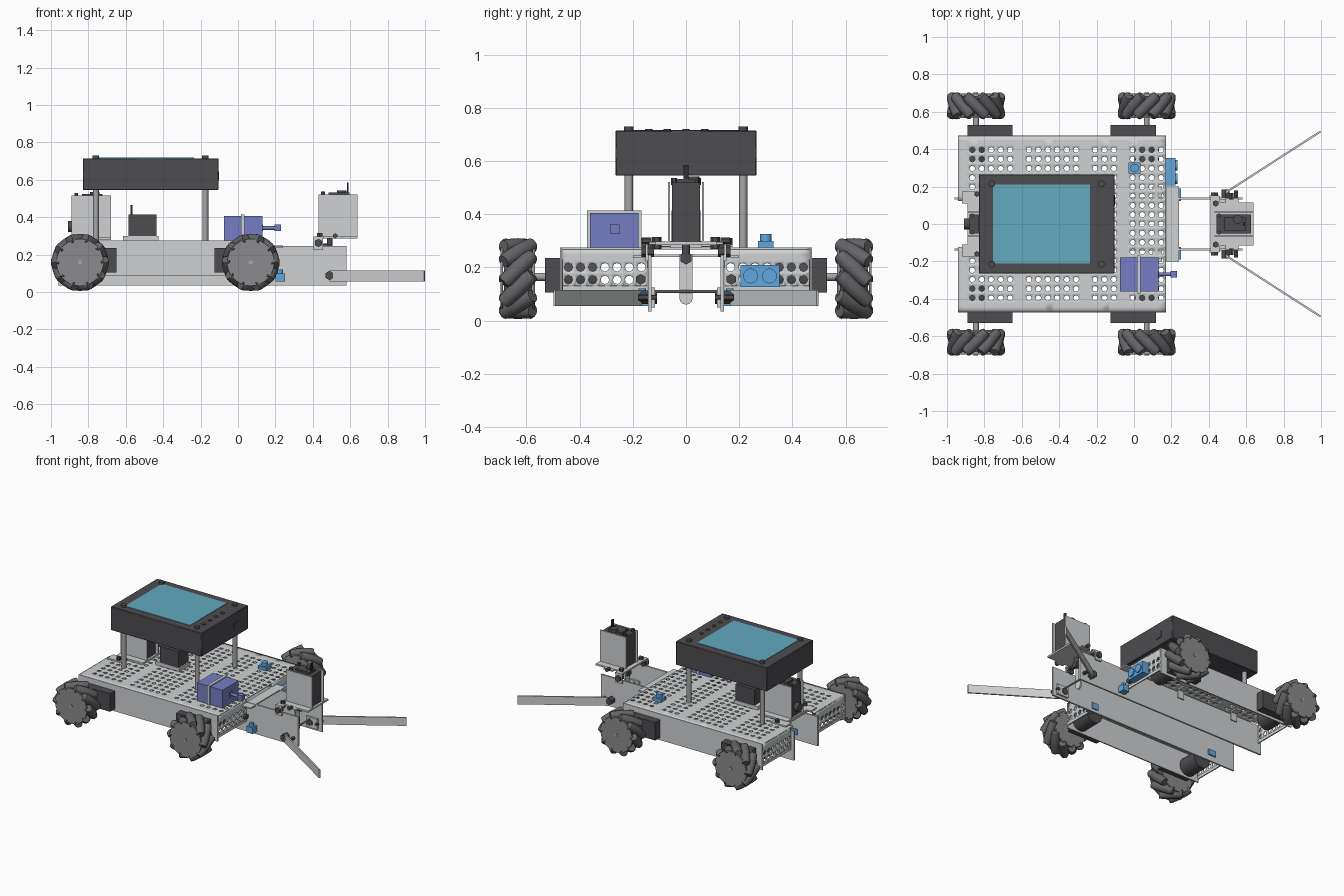
import bpy, bmesh, math
from mathutils import Vector, Matrix

if "Cube" in bpy.data.objects:
    bpy.data.objects.remove(bpy.data.objects["Cube"])


def material(name, r, g, b):
    m = bpy.data.materials.new(name)
    m.use_nodes = True
    m.diffuse_color = (r, g, b, 1)
    m.node_tree.nodes["Principled BSDF"].inputs["Base Color"].default_value = (r, g, b, 1)
    return m


ALU = material("light aluminium", .62, .64, .65)
STEEL = material("steel", .38, .38, .39)
HUB = material("hub grey", .26, .26, .27)
RUBBER = material("roller grey", .13, .128, .137)
DARK = material("dark plastic", .075, .072, .08)
BLACK = material("black", .03, .03, .033)
TEAL = material("teal screen", .125, .40, .53)
PURPLE = material("purple", .18, .21, .56)
BLUE = material("blue", .12, .39, .74)
made = []


def finish(name, bm, mat):
    bmesh.ops.recalc_face_normals(bm, faces=bm.faces)
    me = bpy.data.meshes.new(name)
    bm.to_mesh(me)
    bm.free()
    me.materials.append(mat)
    ob = bpy.data.objects.new(name, me)
    bpy.context.collection.objects.link(ob)
    made.append(ob)
    return ob


def prism(name, outline, sweep, mat):
    bm = bmesh.new()
    f = bm.faces.new([bm.verts.new(p) for p in outline])
    new = bmesh.ops.extrude_face_region(bm, geom=[f])["geom"]
    bmesh.ops.translate(bm, vec=sweep, verts=[v for v in new if isinstance(v, bmesh.types.BMVert)])
    return finish(name, bm, mat)


def box(name, x, y, z, mat):
    outline = [(x[0], y[0], z[0]), (x[1], y[0], z[0]), (x[1], y[1], z[0]), (x[0], y[1], z[0])]
    return prism(name, outline, (0, 0, z[1] - z[0]), mat)


def rod(name, a, b, r, mat, sides=16):
    a, b = Vector(a), Vector(b)
    d = b - a
    bm = bmesh.new()
    place = Matrix.Translation((a + b) / 2) @ d.to_track_quat("Z", "Y").to_matrix().to_4x4()
    bmesh.ops.create_cone(bm, cap_ends=True, segments=sides, radius1=r, radius2=r,
                          depth=d.length, matrix=place)
    return finish(name, bm, mat)


def perforated(name, origin, u, v, nu, nv, r, rule, mat):
    """Sheet of square cells; rule returns 'hole', 'solid' or 'none' for each cell."""
    bm = bmesh.new()
    o, u, v = Vector(origin), Vector(u) / nu, Vector(v) / nv
    ring = [(1, 0), (1, 1), (0, 1), (-1, 1), (-1, 0), (-1, -1), (0, -1), (1, -1)]
    for i in range(nu):
        for j in range(nv):
            c = o + u * (i + .5) + v * (j + .5)
            kind = rule(i, j, c)
            if kind == "none":
                continue
            outer = [bm.verts.new(c + u * a / 2 + v * b / 2) for a, b in ring]
            if kind == "solid":
                bm.faces.new(outer)
                continue
            inner = [bm.verts.new(c + (u.normalized() * a + v.normalized() * b) * r / math.hypot(a, b))
                     for a, b in ring]
            for k in range(8):
                n = (k + 1) % 8
                bm.faces.new((outer[k], outer[n], inner[n], inner[k]))
    bmesh.ops.remove_doubles(bm, verts=bm.verts, dist=.0005)
    ob = finish(name, bm, mat)
    mod = ob.modifiers.new("thickness", "SOLIDIFY")
    mod.thickness, mod.offset = .008, 0
    return ob


# Chassis: perforated deck, end flanges, plain sides
def deck_rule(i, j, c):
    if i == 0 and abs(c.y) < .11:
        return "none"
    gap = i in (0, 6, 13, 17) or j in (0, 18)
    return "solid" if gap else "hole"


perforated("deck", (-.94, -.47, .271), (1.11, 0, 0), (0, .94, 0), 22, 19, .0148, deck_rule, ALU)
for x, end in ((-.936, "rear"), (.166, "front")):
    for s in (-1, 1):
        perforated(end + "_flange", (x, s * .145, .13), (0, s * .32, 0), (0, 0, .141), 7, 3, .016,
                   lambda i, j, c: "hole" if j < 2 else "solid", ALU)
        box(end + "_flange_edge", (x - .004, x + .004), (s * .145, s * .465), (.11, .13), ALU)
for s in (-1, 1):
    box("chassis_side", (-.94, .17), (s * .466, s * .474), (.087, .275), ALU)

# Long inner rails with angle tabs, bolts, line sensors and pivoting arms
for s in (-1, 1):
    box("rail", (-.96, .58), (s * .13, s * .142), (.035, .247), ALU)
    for x in (-.75, -.3, .1):
        box("rail_tab", (x, x + .05), (s * .142, s * .2), (.257, .267), ALU)
        box("rail_tab_leg", (x, x + .05), (s * .142, s * .15), (.2, .267), ALU)
    box("front_tab", (.17, .24), (s * .142, s * .2), (.235, .245), ALU)
    rod("flange_bolt", (.165, s * .17, .155), (.19, s * .17, .155), .02, DARK, 6)
    box("line_sensor", (.2, .25), (s * .122, s * .19), (.055, .1), BLUE)
    rod("line_sensor_knob", (.225, s * .165, .1), (.225, s * .165, .12), .014, BLUE)
    box("arm_bracket", (.46, .55), (s * .116, s * .13), (.05, .125), ALU)
    rod("arm_pivot", (.49, s * .11, .088), (.49, s * .185, .088), .025, DARK, 6)
    rod("arm_screw", (.545, s * .11, .088), (.545, s * .18, .088), .012, DARK, 6)
    prism("arm", [(.495, s * .165, .055), (1, s * .49, .055), (.995, s * .499, .055), (.49, s * .174, .055)],
          (0, 0, .06), ALU)
rod("cross_rod", (.49, -.13, .11), (.49, .13, .11), .006, STEEL, 8)
box("front_cross_plate", (.17, .24), (-.14, .14), (.24, .248), ALU)
box("rear_line_sensor", (-.80, -.74), (-.13, -.12), (.075, .115), BLUE)


# Roller wheels, drive shafts and motors
def rollers(name, x, y, hand):
    bm = bmesh.new()
    profile = [(-.078, .024), (-.06, .029), (0, .032), (.06, .029), (.078, .024)]
    for k in range(10):
        turn = Matrix.Rotation(k * math.tau / 10, 4, "Y")
        tilt = Matrix.Rotation(hand * math.pi / 4, 4, "Z") @ Matrix.Rotation(-math.pi / 2, 4, "X")
        place = Matrix.Translation((x, y, .158)) @ turn @ Matrix.Translation((0, 0, .12)) @ tilt
        loops = [[bm.verts.new(place @ Vector((r * math.cos(a * math.tau / 12), r * math.sin(a * math.tau / 12), h)))
                  for a in range(12)] for h, r in profile]
        for lo, hi in zip(loops, loops[1:]):
            for a in range(12):
                b = (a + 1) % 12
                bm.faces.new((lo[a], lo[b], hi[b], hi[a]))
        bm.faces.new(loops[0])
        bm.faces.new(loops[-1])
    finish(name, bm, RUBBER)


for end, x, m0, m1 in (("rear", -.845, -.89, -.65), ("front", .068, -.125, .118)):
    for s in (-1, 1):
        side = -s if end == "front" else s
        rollers(end + "_rollers", x, s * .632, side)
        rod(end + "_hub", (x, s * .58, .158), (x, s * .685, .158), .085, RUBBER, 20)
        for y in (.568, .688):
            rod(end + "_wheel_disc", (x, s * y, .158), (x, s * (y + .01), .158), .126, HUB, 30)
        rod(end + "_hub_bolt", (x, s * .698, .158), (x, s * .703, .158), .012, STEEL, 12)
        rod(end + "_shaft", (x, s * .47, .165), (x, s * .58, .165), .015, STEEL)
        box(end + "_gearbox", (m0, m1), (s * .474, s * .53), (.105, .235), DARK)
        rod(end + "_motor", (x, s * .32, .165), (x, s * .47, .165), .065, DARK, 20)

# Display unit on four posts
case = box("display_case", (-.83, -.105), (-.265, .265), (.545, .715), DARK)
bevel = case.modifiers.new("soft_edge", "BEVEL")
bevel.width, bevel.segments = .003, 1
box("screen", (-.755, -.235), (-.21, .21), (.712, .718), TEAL)
for x in (-.76, -.175):
    for s in (-1, 1):
        rod("display_post", (x, s * .215, .275), (x, s * .215, .545), .016, STEEL)
        rod("display_screw", (x, s * .215, .71), (x, s * .215, .73), .018, DARK, 12)
for y in (.07, 0, -.07, -.14):
    rod("display_button", (-.175, y, .71), (-.175, y, .721), .014, DARK, 12)
box("side_port", (-.106, -.101), (.1, .155), (.6, .645), DARK)


# Upright servos in U brackets
def servo(name, x, z):
    box(name + "_base", (x - .105, x + .105), (-.115, .115), (z - .012, z), ALU)
    box(name + "_body", (x - .095, x + .09), (-.052, .052), (z, z + .222), DARK)
    rod(name + "_gear", (x + .02, .025, z + .22), (x + .02, .025, z + .245), .025, DARK)
    box(name + "_cap", (x - .05, x + .06), (-.035, .035), (z + .22, z + .235), DARK)
    for s in (-1, 1):
        box(name + "_plate", (x - .105, x + .105), (s * .06, s * .068), (z - .005, z + .225), ALU)
        rod(name + "_screw", (x - .08, s * .045, z + .22), (x - .08, s * .045, z + .24), .012, DARK, 6)


servo("front_servo", .535, .297)
servo("rear_servo", -.785, .29)
box("front_servo_pointer", (.582, .592), (-.01, .01), (.53, .585), BLACK)
box("rear_mount", (-.88, -.8), (-.175, .175), (.277, .287), ALU)
for s in (-1, 1):
    box("rear_mount_lug", (-.92, -.88), (s * .11, s * .175), (.277, .287), ALU)
    rod("rear_mount_bolt", (-.84, s * .16, .28), (-.84, s * .16, .31), .015, DARK, 6)
rod("rear_servo_output", (-.91, 0, .35), (-.87, 0, .35), .03, DARK)

# Front servo cradle and hanging paddle
box("cradle_beam", (.41, .46), (-.15, .15), (.285, .297), ALU)
for s in (-1, 1):
    box("cradle_leg", (.405, .455), (s * .142, s * .152), (.225, .297), ALU)
    rod("cradle_bolt", (.43, s * .12, .262), (.43, s * .168, .262), .022, DARK, 6)
    rod("cradle_screw", (.437, s * .11, .27), (.437, s * .11, .315), .017, DARK, 6)
    rod("cradle_stud", (.52, s * .13, .3), (.52, s * .165, .3), .013, DARK, 6)
    box("cradle_ear", (.49, .56), (s * .1, s * .14), (.287, .296), ALU)
tip = [(.465, .025 * math.cos(a * math.pi / 6), .085 - .025 * math.sin(a * math.pi / 6)) for a in range(7)]
prism("paddle", tip + [(.465, -.025, .25), (.465, .025, .25)], (.012, 0, 0), ALU)
rod("paddle_bolt", (.45, 0, .235), (.505, 0, .235), .024, DARK, 6)
rod("paddle_shaft", (.49, 0, .23), (.49, 0, .29), .015, DARK)

# Small servo under the display
box("small_servo_base", (-.615, -.425), (-.06, .06), (.275, .3), ALU)
box("small_servo", (-.585, -.435), (-.055, .055), (.3, .415), DARK)
box("small_servo_blade", (-.575, -.565), (-.02, .02), (.415, .465), BLACK)

# Purple actuator with strap
box("actuator", (-.075, .13), (-.362, -.178), (.275, .405), PURPLE)
box("actuator_strap", (.015, .035), (-.372, -.168), (.275, .414), ALU)
rod("actuator_shaft", (.13, -.268, .342), (.2, -.268, .342), .01, PURPLE)
box("actuator_tip", (.195, .23), (-.285, -.25), (.325, .362), PURPLE)
box("actuator_face", (.13, .134), (-.285, -.25), (.325, .362), PURPLE)

# Blue distance sensor and deck button
box("distance_sensor", (.168, .222), (.205, .352), (.127, .21), BLUE)
for y in (.243, .314):
    rod("sensor_eye", (.22, y, .168), (.232, y, .168), .028, BLUE, 20)
box("deck_button_base", (-.03, .035), (.27, .33), (.275, .3), BLUE)
rod("deck_button", (.003, .3, .3), (.003, .3, .325), .022, BLUE)

# Smooth the round parts, keep sharp edges
bpy.ops.object.select_all(action="DESELECT")
for ob in made:
    ob.select_set(True)
bpy.context.view_layer.objects.active = made[0]
bpy.ops.object.shade_smooth_by_angle(angle=math.radians(35))
